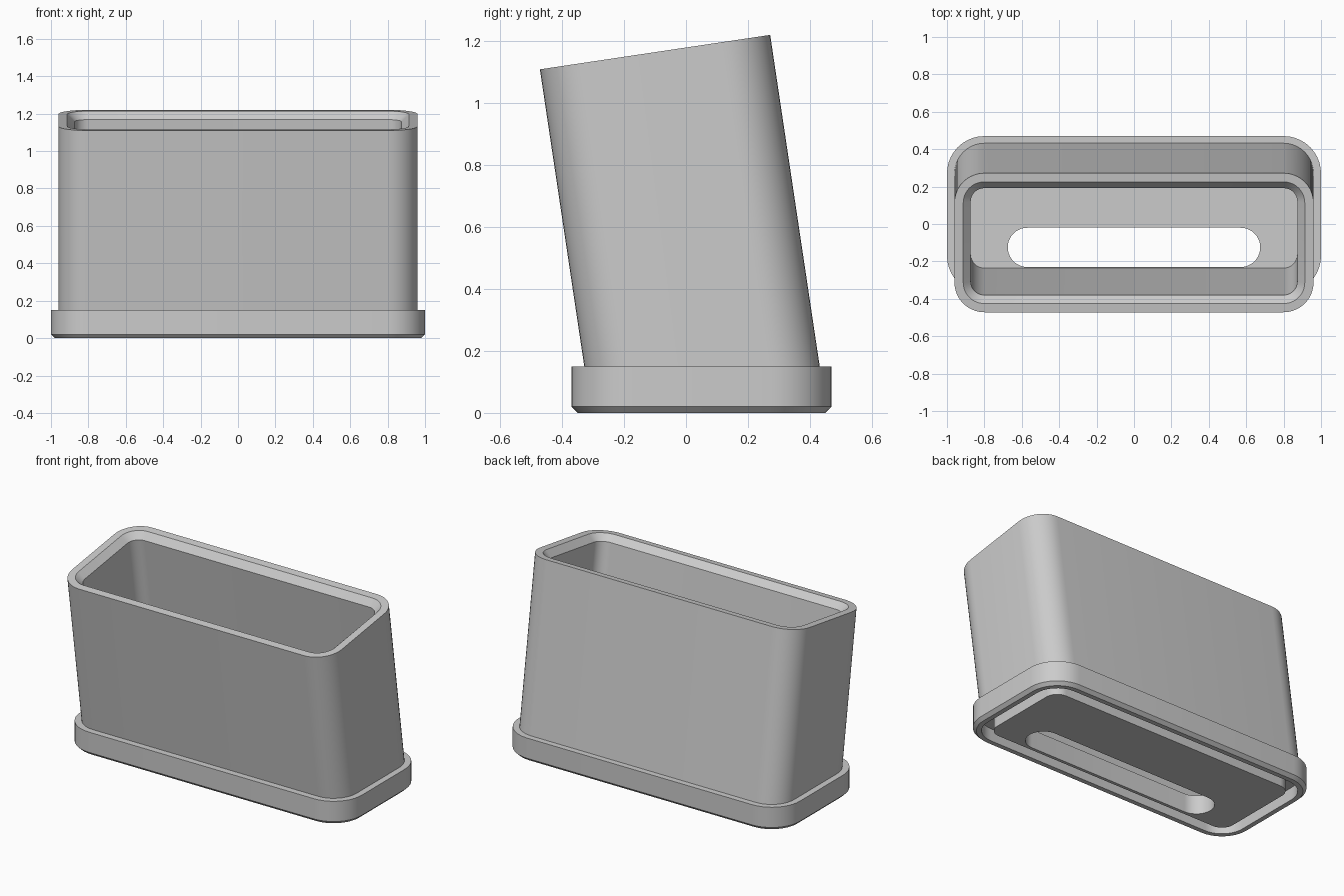
import bpy, bmesh, math
from mathutils import Vector

if "Cube" in bpy.data.objects:
    bpy.data.objects.remove(bpy.data.objects["Cube"], do_unlink=True)

SEGMENTS = 10
TILT = math.radians(8.5)
AXIS = Vector((0, -math.sin(TILT), math.cos(TILT)))
ACROSS = Vector((0, math.cos(TILT), math.sin(TILT)))
TOP = Vector((0, -0.1, 1.165))
BASE_Y = 0.05


def rounded(hx, hy, r):
    """Outline of a rounded rectangle, counter-clockwise."""
    points = []
    for corner, (sx, sy) in enumerate(((1, 1), (-1, 1), (-1, -1), (1, -1))):
        for i in range(SEGMENTS + 1):
            a = (corner + i / SEGMENTS) * math.pi / 2
            points.append((sx * (hx - r) + r * math.cos(a),
                           sy * (hy - r) + r * math.sin(a)))
    return points


def level(hx, hy, r, z, cy=BASE_Y):
    return [Vector((x, y + cy, z)) for x, y in rounded(hx, hy, r)]


def base(inset, z):
    return level(1 - inset, 0.42 - inset, 0.2 - inset, z)


def tilted(inset, depth=0, z=None):
    """Section of the leaning body, square to its axis or cut level at z."""
    loop = []
    for x, y in rounded(0.96 - inset, 0.376 - inset, 0.16 - inset):
        p = TOP + Vector((x, 0, 0)) + ACROSS * y - AXIS * depth
        if z is not None:
            p -= AXIS * ((p.z - z) / AXIS.z)
        loop.append(p)
    return loop


def slot(z):
    return level(0.675, 0.105, 0.105, z, -0.125)


# Wall of the whole holder, followed from the slot round to the underside
loops = [
    slot(0), slot(0.12),                           # drain slot
    tilted(0.087, z=0.12),                         # inner floor
    tilted(0.087, depth=0.04),                     # inner wall
    tilted(0.047),                                 # lead-in chamfer
    tilted(0),                                     # rim
    tilted(0, z=0.15),                             # outer wall
    base(0, 0.15), base(0, 0.02), base(0.02, 0),   # foot with bottom chamfer
    base(0.05, 0), base(0.05, 0.08),               # groove under the foot
    base(0.12, 0.08), base(0.12, 0),               # bottom plug
]

bm = bmesh.new()
rings = [[bm.verts.new(p) for p in loop] for loop in loops]
count = len(rings[0])
for k, ring in enumerate(rings):
    after = rings[(k + 1) % len(rings)]
    for i in range(count):
        j = (i + 1) % count
        bm.faces.new((ring[i], ring[j], after[j], after[i]))
bmesh.ops.remove_doubles(bm, verts=bm.verts, dist=0.0001)
bmesh.ops.recalc_face_normals(bm, faces=bm.faces)
mesh = bpy.data.meshes.new("leaning_holder")
bm.to_mesh(mesh)
bm.free()

holder = bpy.data.objects.new("leaning_holder", mesh)
bpy.context.collection.objects.link(holder)

# Plain grey
grey = bpy.data.materials.new("light_grey")
grey.use_nodes = True
colour = (0.6, 0.6, 0.6, 1)
grey.diffuse_color = colour
grey.node_tree.nodes["Principled BSDF"].inputs["Base Color"].default_value = colour
mesh.materials.append(grey)

bpy.ops.object.select_all(action="DESELECT")
holder.select_set(True)
bpy.context.view_layer.objects.active = holder
bpy.ops.object.shade_smooth_by_angle(angle=math.radians(30))
